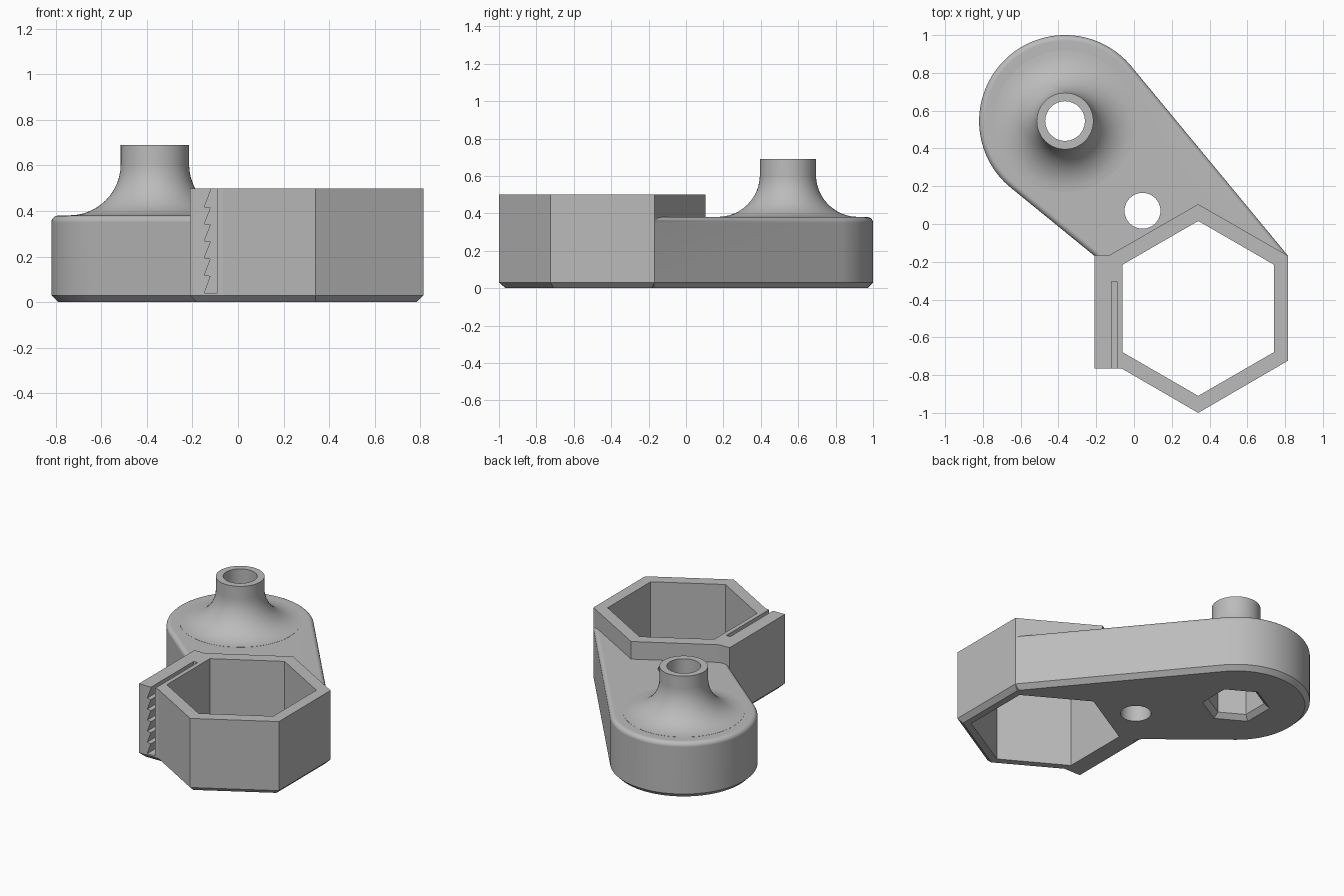
import bpy, bmesh, math
from mathutils import Vector

if "Cube" in bpy.data.objects:
    bpy.data.objects.remove(bpy.data.objects["Cube"])

grey = bpy.data.materials.new("light_grey_plastic")
grey.diffuse_color = (0.5, 0.5, 0.5, 1)
grey.use_nodes = True
grey.node_tree.nodes["Principled BSDF"].inputs["Base Color"].default_value = grey.diffuse_color


def make(name, bm):
    bmesh.ops.recalc_face_normals(bm, faces=bm.faces)
    me = bpy.data.meshes.new(name)
    bm.to_mesh(me)
    bm.free()
    me.materials.append(grey)
    ob = bpy.data.objects.new(name, me)
    bpy.context.collection.objects.link(ob)
    return ob


def inset(pts, d):
    """Mitred inward offset of a counter-clockwise outline."""
    out = []
    for i, p in enumerate(pts):
        p, a, b = Vector(p), Vector(pts[i - 1]), Vector(pts[(i + 1) % len(pts)])
        u, v = (p - a).normalized(), (b - p).normalized()
        n1, n2 = Vector((-u.y, u.x)), Vector((-v.y, v.x))
        out.append(p + (n1 + n2) * d / (1 + n1.dot(n2)))
    return out


def stack(name, pts, layers):
    """Solid made of inset copies of an outline; layers are (inset, z)."""
    bm = bmesh.new()
    rings = [[bm.verts.new((p[0], p[1], z)) for p in inset(pts, d)] for d, z in layers]
    n = len(pts)
    for r, s in zip(rings, rings[1:]):
        for i in range(n):
            j = (i + 1) % n
            bm.faces.new((r[i], r[j], s[j], s[i]))
    bm.faces.new(rings[0][::-1])
    bm.faces.new(rings[-1])
    return make(name, bm)


def ngon(c, r, n, start=0.0):
    return [(c[0] + r * math.cos(start + 2 * math.pi * i / n),
             c[1] + r * math.sin(start + 2 * math.pi * i / n)) for i in range(n)]


def combine(target, tool, op):
    m = target.modifiers.new(op, 'BOOLEAN')
    m.operation, m.object, m.solver = op, tool, 'EXACT'
    bpy.context.view_layer.objects.active = target
    bpy.ops.object.modifier_apply(modifier=m.name)
    bpy.data.objects.remove(tool)


PIVOT, R = Vector((-0.365, 0.545)), 0.455
HEX = Vector((0.34, -0.447))
right_corner, left_corner = Vector((0.815, -0.168)), Vector((-0.21, -0.168))


def tangent(p, sign):
    d = p - PIVOT
    return math.atan2(d.y, d.x) + sign * math.acos(R / d.length)


# Arm: round end joined by tangents to the hexagonal collar
a0, a1 = tangent(right_corner, 1), tangent(left_corner, -1) + 2 * math.pi
outline = [(PIVOT.x + R * math.cos(a0 + (a1 - a0) * i / 64),
            PIVOT.y + R * math.sin(a0 + (a1 - a0) * i / 64)) for i in range(65)]
outline += [left_corner, (-0.16, -0.26), (0.78, -0.26), right_corner]
rim = [(0.03 * (1 - math.cos(t)), 0.35 + 0.03 * math.sin(t))
       for t in (i * math.pi / 10 for i in range(6))]
bracket = stack("bracket", outline, [(0.03, 0), (0, 0.03)] + rim)

# Hexagonal collar with the thick grip wall on its left side
collar_pts = [left_corner, (-0.21, -0.765), (-0.065, -0.765), (0.34, -1.0), (0.815, -0.724),
              right_corner, (0.34, 0.105), (-0.135, -0.168)]
combine(bracket, stack("collar", collar_pts, [(0.03, 0), (0, 0.03), (0, 0.5)]), 'UNION')

# Boss: revolved tube flaring into the arm
prof = [(0.0, 0.2), (0.375, 0.2), (0.375, 0.379)]
prof += [(0.375 - 0.225 * math.sin(t), 0.606 - 0.225 * math.cos(t))
         for t in (i * math.pi / 24 for i in range(13))]
prof += [(0.15, 0.69), (0.0, 0.69)]
bm = bmesh.new()
vs = [bm.verts.new((PIVOT.x + r, PIVOT.y, z)) for r, z in prof]
es = [bm.edges.new(p) for p in zip(vs, vs[1:])]
bmesh.ops.spin(bm, geom=vs + es, cent=(PIVOT.x, PIVOT.y, 0), axis=(0, 0, 1),
               angle=2 * math.pi, steps=64)
bmesh.ops.remove_doubles(bm, verts=bm.verts, dist=1e-5)
combine(bracket, make("boss", bm), 'UNION')

# Through openings: large hexagon, small round hole, boss bore
through = [(0, -0.1), (0, 0.9)]
combine(bracket, stack("hex_opening", ngon(HEX, 0.463, 6, math.pi / 6), through), 'DIFFERENCE')
combine(bracket, stack("round_hole", ngon((0.045, 0.07), 0.095, 48), through), 'DIFFERENCE')
combine(bracket, stack("bore", ngon(PIVOT, 0.105, 48), through), 'DIFFERENCE')

# Nut pocket underneath with a chamfered mouth
combine(bracket, stack("nut_pocket", ngon(PIVOT, 0.21, 6, math.pi / 6),
                       [(-0.02, -0.02), (0.03, 0.03), (0.03, 0.28)]), 'DIFFERENCE')

# Toothed slot in the grip wall, open at the front and top
saw = [(-0.09, 0.04), (-0.09, 0.55), (-0.12, 0.55)]
for i in range(6):
    z = 0.49 - 0.075 * i
    saw += [(-0.12, z), (-0.148, z - 0.072)]
saw[-1] = (-0.148, 0.04)
bm = bmesh.new()
face = bm.faces.new([bm.verts.new((x, -0.85, z)) for x, z in saw])
ext = bmesh.ops.extrude_face_region(bm, geom=[face])
bmesh.ops.translate(bm, vec=(0, 0.545, 0),
                    verts=[g for g in ext["geom"] if isinstance(g, bmesh.types.BMVert)])
if not any(face == f for f in bm.faces if all(v.co.y < -0.8 for v in f.verts)):
    bm.faces.new([v for v in bm.verts if v.co.y < -0.8])
combine(bracket, make("toothed_slot", bm), 'DIFFERENCE')

# Smooth round parts, keep edges crisp
bpy.ops.object.select_all(action='DESELECT')
bracket.select_set(True)
bpy.context.view_layer.objects.active = bracket
bpy.ops.object.shade_smooth_by_angle(angle=math.radians(25))
w = bracket.modifiers.new("flat_normals", 'WEIGHTED_NORMAL')
w.keep_sharp = True
